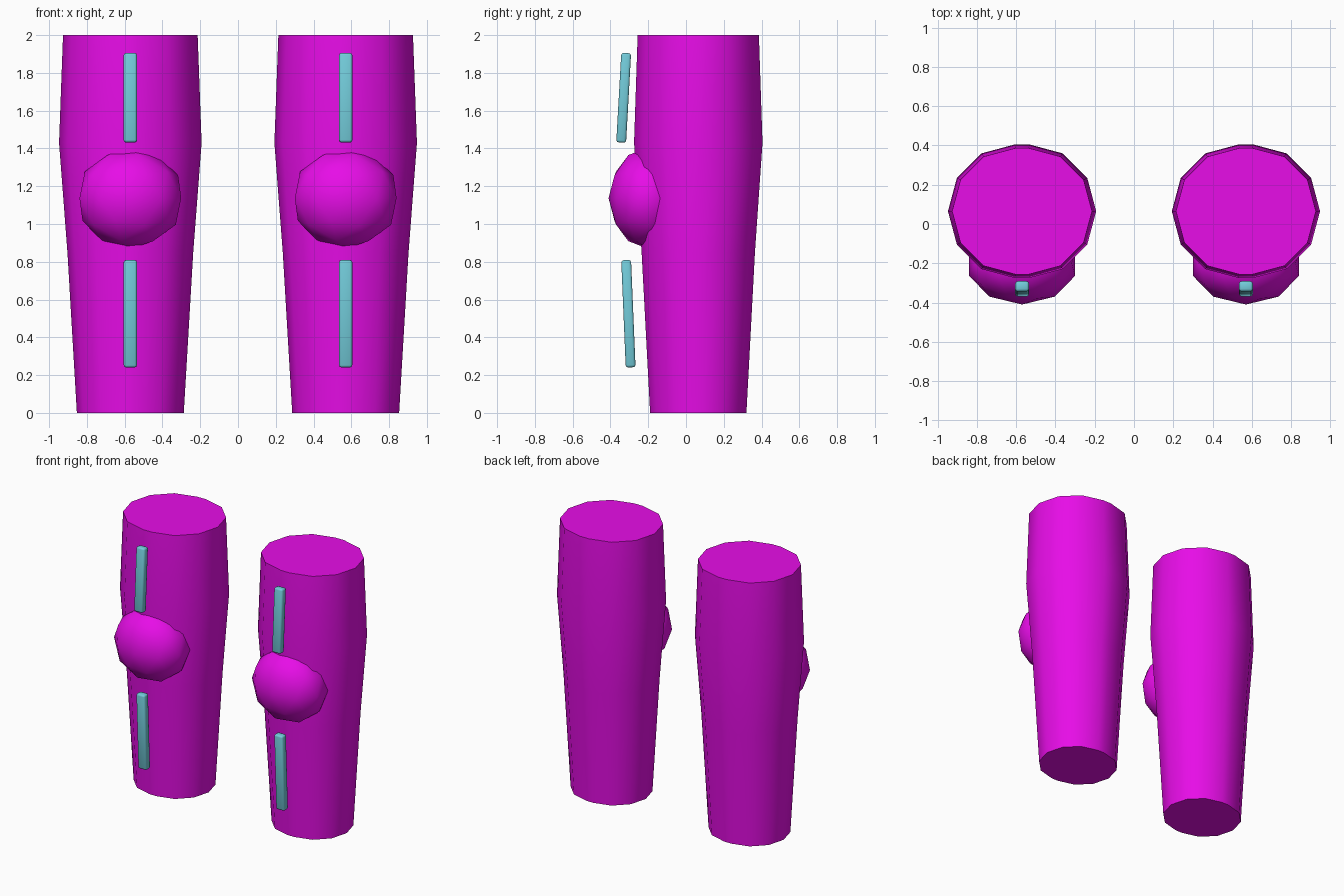
import bpy, bmesh, math
from mathutils import Matrix, Vector

cube = bpy.data.objects.get("Cube")
if cube:
    bpy.data.objects.remove(cube, do_unlink=True)


def make_material(name, rgb):
    mat = bpy.data.materials.new(name)
    mat.use_nodes = True
    mat.diffuse_color = (*rgb, 1)
    mat.node_tree.nodes["Principled BSDF"].inputs["Base Color"].default_value = (*rgb, 1)
    return mat


magenta = make_material("magenta", (0.8, 0.004, 0.8))
teal = make_material("teal", (0.17, 0.6, 0.7))

LEG_X = 0.57
LEG_Y = 0.065


def finish(name, bm, mat, angle):
    bmesh.ops.recalc_face_normals(bm, faces=bm.faces)
    mesh = bpy.data.meshes.new(name)
    bm.to_mesh(mesh)
    bm.free()
    mesh.materials.append(mat)
    obj = bpy.data.objects.new(name, mesh)
    bpy.context.collection.objects.link(obj)
    bpy.ops.object.select_all(action="DESELECT")
    obj.select_set(True)
    bpy.context.view_layer.objects.active = obj
    bpy.ops.object.shade_smooth_by_angle(angle=math.radians(angle))
    return obj


def ring_points(radius, z):
    # Two half circles of twelve-sided outline, joined by narrow flats
    gap = radius * 0.11
    points = []
    for side, start in ((1, -90), (-1, 90)):
        for step in range(7):
            a = math.radians(start + step * 30)
            points.append(Vector((side * gap + radius * math.cos(a), radius * math.sin(a), z)))
    return points


def make_leg(name, x):
    bm = bmesh.new()
    profile = [(0.255, 0), (0.3, 0.85), (0.34, 1.43), (0.321, 2)]
    offset = Vector((x, LEG_Y, 0))
    rings = [[bm.verts.new(p + offset) for p in ring_points(r, z)] for r, z in profile]
    for low, high in zip(rings, rings[1:]):
        for i in range(len(low)):
            j = (i + 1) % len(low)
            bm.faces.new((low[i], low[j], high[j], high[i]))
    bm.faces.new(rings[0][::-1])
    bm.faces.new(rings[-1])
    finish(name, bm, magenta, 35)


def make_knee(name, x):
    # Flattened faceted ball, half sunk in the leg
    bm = bmesh.new()
    place = Matrix.Translation((x, -0.2, 1.137)) @ Matrix.Diagonal((0.283, 0.21, 0.268, 1))
    bmesh.ops.create_icosphere(bm, subdivisions=2, radius=1, matrix=place)
    finish(name, bm, magenta, 45)


def make_strip(name, x, y, z, length, tilt):
    # Slim bar with softened edges floating before the leg
    bm = bmesh.new()
    bmesh.ops.create_cube(bm, size=1, matrix=Matrix.Diagonal((0.07, 0.052, length, 1)))
    bmesh.ops.bevel(bm, geom=bm.edges[:], offset=0.012, segments=2, profile=0.5, affect="EDGES")
    bm.transform(Matrix.Translation((x, y, z)) @ Matrix.Rotation(math.radians(tilt), 4, "X"))
    finish(name, bm, teal, 50)


for label, sign in (("left", 1), ("right", -1)):
    x = sign * LEG_X
    make_leg(label + "_leg", x)
    make_knee(label + "_knee_pad", x)
    make_strip(label + "_thigh_strip", x, -0.33, 1.668, 0.474, -3.2)
    make_strip(label + "_shin_strip", x, -0.305, 0.525, 0.568, 2.4)
